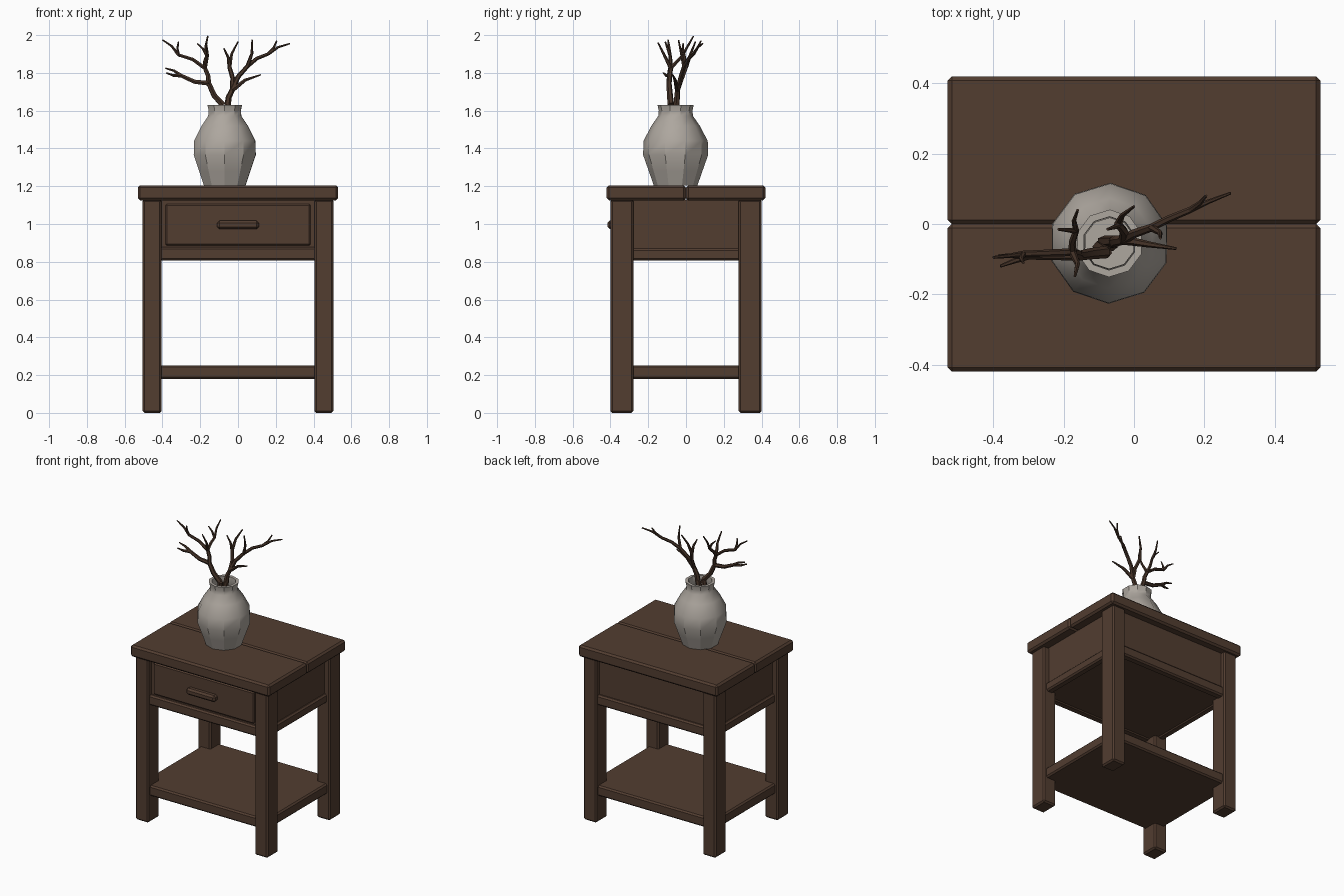
import bpy, bmesh, math
from mathutils import Vector

if "Cube" in bpy.data.objects:
    bpy.data.objects.remove(bpy.data.objects["Cube"])


def material(name, rgb):
    m = bpy.data.materials.new(name)
    m.diffuse_color = (*rgb, 1)
    m.use_nodes = True
    m.node_tree.nodes["Principled BSDF"].inputs["Base Color"].default_value = m.diffuse_color
    return m


WOOD = material("dark_wood", (0.085, 0.047, 0.030))
CLAY = material("pale_clay", (0.42, 0.385, 0.345))
BARK = material("bark", (0.060, 0.033, 0.021))


def add_mesh(name, bm, mat, angle=30):
    bmesh.ops.recalc_face_normals(bm, faces=bm.faces)
    me = bpy.data.meshes.new(name)
    bm.to_mesh(me)
    bm.free()
    me.materials.append(mat)
    me.shade_smooth()
    me.set_sharp_from_angle(angle=math.radians(angle))
    ob = bpy.data.objects.new(name, me)
    bpy.context.collection.objects.link(ob)
    return ob


def box(name, x, y, z, bevel=0.01):
    """Bevelled wooden box from (min, max) ranges."""
    bm = bmesh.new()
    bmesh.ops.create_cube(bm, size=1)
    for v in bm.verts:
        for i, r in enumerate((x, y, z)):
            v.co[i] = min(r) if v.co[i] < 0 else max(r)
    bmesh.ops.bevel(bm, geom=bm.edges[:], offset=bevel, segments=1,
                    affect='EDGES', profile=0.5)
    return add_mesh(name, bm, WOOD)


# Table top: two planks meeting in a V groove; front and back rails
for s, end in ((-1, "front"), (1, "back")):
    box(f"{end}_top_plank", (-0.53, 0.53), (0, s * 0.42), (1.125, 1.205), 0.012)
    box(f"{end}_rail", (-0.43, 0.43), (s * 0.33, s * 0.385), (0.808, 0.878))

# Side rails and legs
for sx, side in ((-1, "left"), (1, "right")):
    box(f"{side}_rail", (sx * 0.43, sx * 0.482), (-0.32, 0.32), (0.808, 0.87))
    for sy, end in ((-1, "front"), (1, "back")):
        box(f"{end}_{side}_leg", (sx * 0.405, sx * 0.505), (sy * 0.278, sy * 0.4), (0, 1.13))

# Drawer case, drawer front, handle and shelf
box("drawer_case", (-0.465, 0.465), (-0.362, 0.365), (0.815, 1.13), 0.004)
box("drawer_front", (-0.385, 0.385), (-0.376, -0.34), (0.886, 1.105), 0.008)
box("drawer_handle", (-0.11, 0.11), (-0.416, -0.37), (0.973, 1.018), 0.012)
box("shelf", (-0.485, 0.485), (-0.38, 0.38), (0.18, 0.252))

# Vase: low-poly lathe with an open mouth
profile = [(0.115, 1.203), (0.142, 1.28), (0.172, 1.365), (0.17, 1.44),
           (0.128, 1.52), (0.092, 1.572), (0.089, 1.6), (0.096, 1.63),
           (0.076, 1.63), (0.072, 1.575), (0.105, 1.51), (0.09, 1.25)]
SIDES = 10
bm = bmesh.new()
rings = []
for r, z in profile:
    angles = [math.tau * i / SIDES + 0.3 for i in range(SIDES)]
    rings.append([bm.verts.new((-0.07 + r * math.cos(a), -0.055 + r * math.sin(a), z))
                  for a in angles])
for a, b in zip(rings, rings[1:]):
    for i in range(SIDES):
        j = (i + 1) % SIDES
        bm.faces.new((a[i], a[j], b[j], b[i]))
bm.faces.new(rings[0])
bm.faces.new(rings[-1])
add_mesh("vase", bm, CLAY, 34)

# Branches: a tree of twigs, each grown from the end of its parent
curve = bpy.data.curves.new("branches", 'CURVE')
curve.dimensions = '3D'
curve.bevel_depth = 1.0
curve.bevel_resolution = 1
curve.use_fill_caps = True
curve.materials.append(BARK)


def grow(start, radius, end, *children, bow=0.08):
    """Tapered twig with a bowed middle; a twig without children ends thin."""
    start, end = Vector(start), Vector(end)
    tip = radius * 0.8 if children else 0.004
    side = (end - start).cross(Vector((0, 1, 0))) * bow
    points = [start, (start + end) / 2 + side, end]
    sp = curve.splines.new('POLY')
    sp.points.add(2)
    for p, co, r in zip(sp.points, points, (radius, (radius + tip) / 2, tip)):
        p.co = (*co, 1)
        p.radius = r
    for i, child in enumerate(children):
        grow(end, tip, *child, bow=bow * (-1) ** i)


left = ((-0.08, -0.08, 1.63),
        ((-0.155, -0.09, 1.745),
         ((-0.3, -0.09, 1.785), ((-0.38, -0.12, 1.8),), ((-0.385, -0.09, 1.825),)),
         ((-0.175, -0.08, 1.825),
          ((-0.315, -0.085, 1.895), ((-0.4, -0.095, 1.975),), ((-0.315, -0.11, 1.965),)),
          ((-0.165, -0.02, 1.89), ((-0.16, 0.04, 1.995),), ((-0.215, -0.015, 1.955),)),
          ((-0.168, -0.148, 1.96),))))
right = ((-0.055, -0.05, 1.63),
         ((-0.03, -0.045, 1.71),
          ((0.05, -0.01, 1.835),
           ((0.16, 0.04, 1.9), ((0.275, 0.088, 1.955),), ((0.205, 0.08, 1.97),)),
           ((0.075, -0.04, 1.975),)),
          ((-0.045, 0, 1.83), ((-0.075, -0.015, 1.93),), ((0, 0.05, 1.965),)),
          ((0.12, -0.07, 1.79),)))
for stem in (left, right):
    grow((-0.065, -0.055, 1.3), 0.022, *stem)

ob = bpy.data.objects.new("branches", curve)
bpy.context.collection.objects.link(ob)
bpy.context.view_layer.objects.active = ob
ob.select_set(True)
bpy.ops.object.convert(target='MESH')
bpy.ops.object.shade_smooth_by_angle(angle=math.radians(50))
